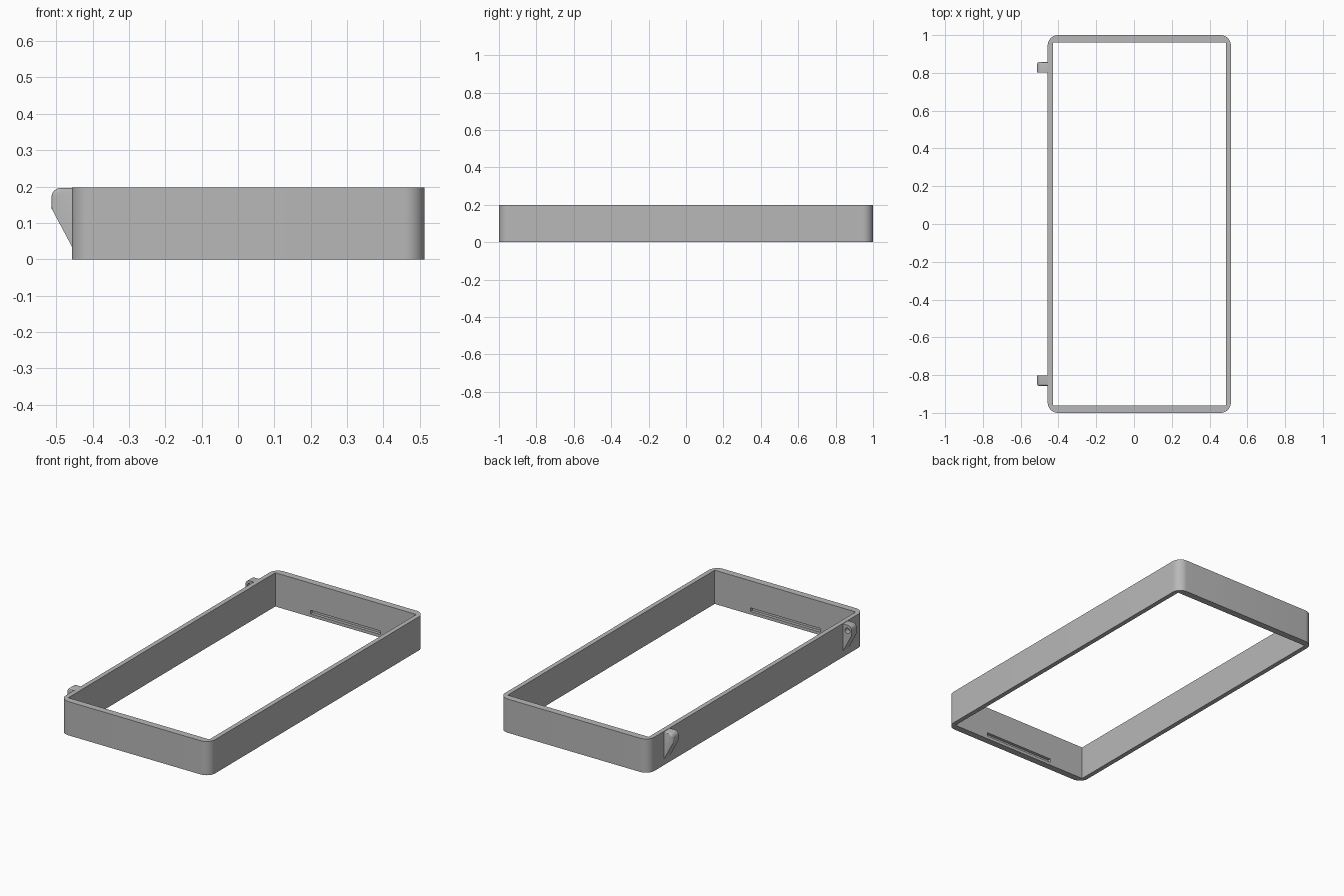
import bpy
import bmesh
from math import pi, radians
from mathutils import Matrix, Vector

cube = bpy.data.objects.get("Cube")
if cube:
    bpy.data.objects.remove(cube, do_unlink=True)

grey = bpy.data.materials.new("plain grey")
grey.use_nodes = True
colour = (0.48, 0.48, 0.48, 1)
grey.diffuse_color = colour
grey.node_tree.nodes["Principled BSDF"].inputs["Base Color"].default_value = colour

HEIGHT = 0.198
LEFT, RIGHT = 0.513, -0.457      # outer frame sides
HOOK_OUT = -0.513                # outer reach of the hooks


def add_object(name, bm):
    bmesh.ops.recalc_face_normals(bm, faces=bm.faces)
    mesh = bpy.data.meshes.new(name)
    bm.to_mesh(mesh)
    bm.free()
    mesh.materials.append(grey)
    obj = bpy.data.objects.new(name, mesh)
    bpy.context.collection.objects.link(obj)
    return obj


def box_mesh(low, high):
    low, high = Vector(low), Vector(high)
    bm = bmesh.new()
    place = Matrix.Translation((low + high) / 2) @ Matrix.Diagonal((*(high - low), 1))
    bmesh.ops.create_cube(bm, size=1, matrix=place)
    return bm


def round_edges(bm, test, radius, segments):
    edges = [e for e in bm.edges if test(*(v.co for v in e.verts))]
    bmesh.ops.bevel(bm, geom=edges, offset=radius, segments=segments,
                    profile=0.5, affect='EDGES')


def cut(target, cutter):
    cutter.hide_render = True
    mod = target.modifiers.new("cut", 'BOOLEAN')
    mod.operation = 'DIFFERENCE'
    mod.solver = 'EXACT'
    mod.object = cutter
    bpy.context.view_layer.objects.active = target
    bpy.ops.object.modifier_apply(modifier=mod.name)
    bpy.data.objects.remove(cutter, do_unlink=True)


def smooth(obj):
    bpy.ops.object.select_all(action='DESELECT')
    obj.select_set(True)
    bpy.context.view_layer.objects.active = obj
    bpy.ops.object.shade_smooth_by_angle(angle=radians(30))


# Frame: rounded outside, square inside
bm = box_mesh((RIGHT, -1, 0), (LEFT, 1, HEIGHT))
round_edges(bm, lambda a, b: abs(a.z - b.z) > 0.1, 0.055, 10)
frame = add_object("frame", bm)
cut(frame, add_object("opening_cutter",
                      box_mesh((-0.43, -0.96, -0.1), (0.486, 0.96, 0.3))))

# Shallow slots in the inner faces of both end walls
for side in (-1, 1):
    ys = sorted((side * 0.94, side * 0.978))
    cut(frame, add_object("slot_cutter",
                          box_mesh((-0.2, ys[0], 0.018), (0.253, ys[1], 0.039))))
smooth(frame)

# Hooks on the right side: sloped underneath, rounded on top, with a blind hole
profile = [(-0.445, 0.015), (RIGHT, 0.035), (HOOK_OUT, 0.14),
           (HOOK_OUT, HEIGHT - 0.002), (-0.445, HEIGHT - 0.002)]
for side, label in ((1, "back"), (-1, "front")):
    inner, outer = side * 0.802, side * 0.857
    bm = bmesh.new()
    face = bm.faces.new([bm.verts.new((x, inner, z)) for x, z in profile])
    new = bmesh.ops.extrude_face_region(bm, geom=[face])["geom"]
    bmesh.ops.translate(bm, vec=(0, outer - inner, 0),
                        verts=[g for g in new if isinstance(g, bmesh.types.BMVert)])
    round_edges(bm, lambda a, b: min(a.z, b.z) > 0.18 and max(a.x, b.x) < -0.5,
                0.025, 6)
    round_edges(bm, lambda a, b: abs(a.y - outer) + abs(b.y - outer) < 0.001
                and min(a.z, b.z) > 0.13 and max(a.x, b.x) < -0.44
                and min(a.x, b.x) < -0.46, 0.01, 3)
    hook = add_object(label + "_hook", bm)

    drill = bmesh.new()
    bmesh.ops.create_cone(drill, cap_ends=True, segments=24, radius1=0.016,
                          radius2=0.016, depth=0.06,
                          matrix=Matrix.Translation((-0.487, inner, 0.163))
                          @ Matrix.Rotation(pi / 2, 4, 'X'))
    cut(hook, add_object("hole_cutter", drill))
    smooth(hook)
